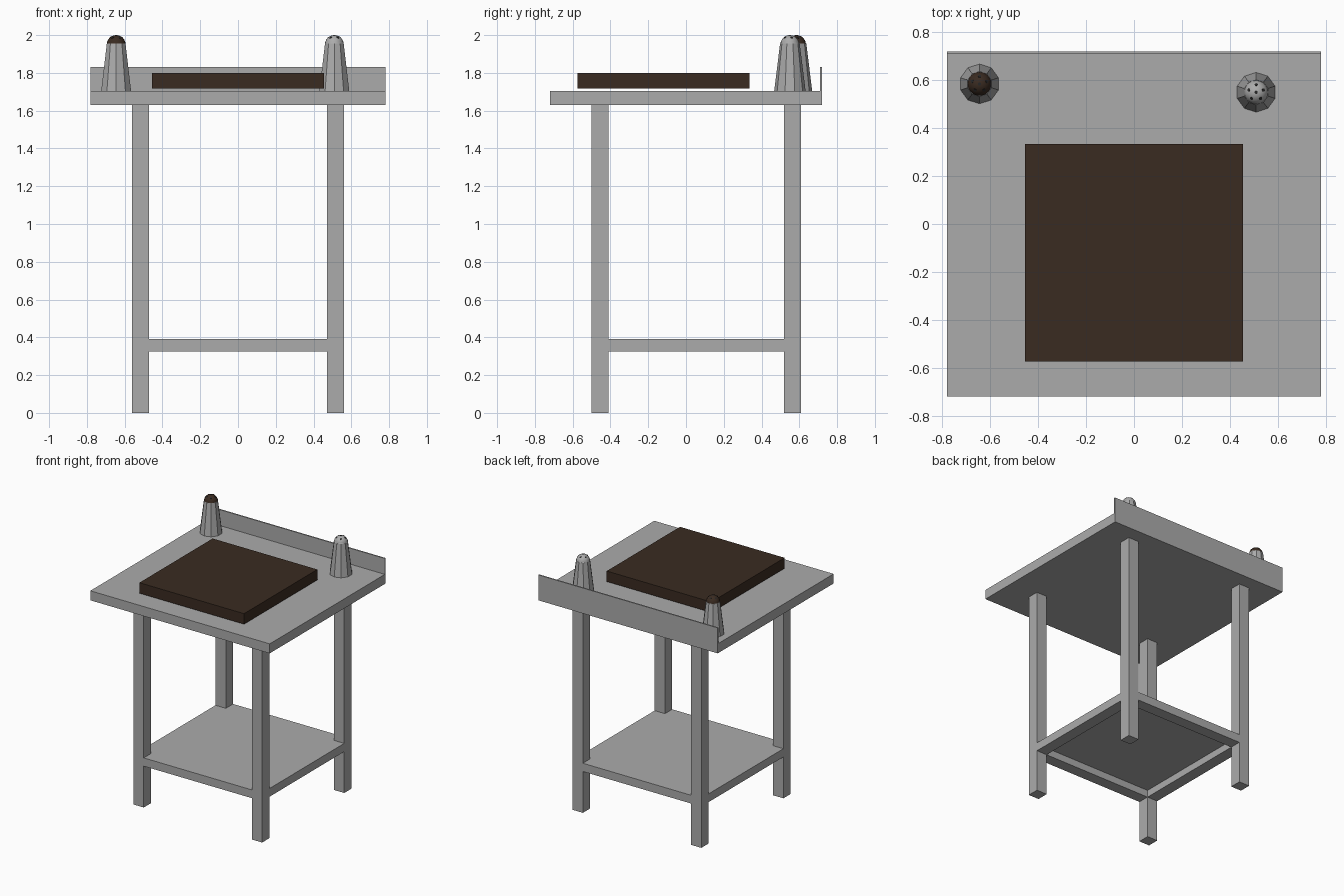
import bpy, bmesh, math
from mathutils import Vector

if "Cube" in bpy.data.objects:
    bpy.data.objects.remove(bpy.data.objects["Cube"], do_unlink=True)


def material(name, rgb):
    m = bpy.data.materials.new(name)
    m.use_nodes = True
    m.diffuse_color = (*rgb, 1)
    m.node_tree.nodes["Principled BSDF"].inputs["Base Color"].default_value = (*rgb, 1)
    return m


steel = material("steel grey", (0.41, 0.41, 0.41))
brown = material("dark brown", (0.042, 0.024, 0.015))
black = material("hole black", (0.02, 0.02, 0.02))


def finish(bm, name, mat):
    bmesh.ops.recalc_face_normals(bm, faces=bm.faces)
    mesh = bpy.data.meshes.new(name)
    bm.to_mesh(mesh)
    bm.free()
    mesh.materials.append(mat)
    ob = bpy.data.objects.new(name, mesh)
    bpy.context.collection.objects.link(ob)
    return ob


def box(name, mat, x, y, z):
    bm = bmesh.new()
    bmesh.ops.create_cube(bm, size=1)
    for v in bm.verts:
        v.co = [(a + b) / 2 + c * (b - a) for c, (a, b) in zip(v.co, (x, y, z))]
    return finish(bm, name, mat)


# Table top, upstand along the back, and chopping board
TOP = 1.705
box("table_top", steel, (-0.78, 0.78), (-0.72, 0.72), (1.63, TOP))
box("back_upstand", steel, (-0.78, 0.78), (0.71, 0.72), (TOP, 1.83))
box("chopping_board", brown, (-0.455, 0.455), (-0.575, 0.335), (1.717, 1.80))

# Four legs
XO, XI = 0.56, 0.47
YF, YFI, YBI, YB = -0.50, -0.41, 0.52, 0.61
for side, x in (("left", (XI, XO)), ("right", (-XO, -XI))):
    for end, y in (("front", (YF, YFI)), ("back", (YBI, YB))):
        box(f"{end}_{side}_leg", steel, x, y, (0, 1.63))

# Lower shelf: rails flush with the legs and a thin panel between them
RAIL = (0.325, 0.39)
box("front_rail", steel, (-XI, XI), (YF, YFI), RAIL)
box("back_rail", steel, (-XI, XI), (YBI, YB), RAIL)
box("left_rail", steel, (XI, XO), (YFI, YBI), RAIL)
box("right_rail", steel, (-XO, -XI), (YFI, YBI), RAIL)
box("shelf_panel", steel, (-XI, XI), (YFI, YBI), (0.38, 0.39))


def shaker(name, x, y, cap_mat):
    # Faceted tapering body
    bm = bmesh.new()
    bmesh.ops.create_cone(bm, cap_ends=True, segments=10, radius1=0.083,
                          radius2=0.052, depth=0.25)
    body = finish(bm, name + "_body", steel)
    body.location = (x, y, TOP + 0.125)

    # Rounded cap
    bm = bmesh.new()
    bmesh.ops.create_uvsphere(bm, u_segments=20, v_segments=12, radius=0.05)
    bmesh.ops.bisect_plane(bm, geom=bm.verts[:] + bm.edges[:] + bm.faces[:],
                           plane_co=(0, 0, 0), plane_no=(0, 0, -1), clear_outer=True)
    cap = finish(bm, name + "_cap", cap_mat)
    cap.data.shade_smooth()
    cap.location = (x, y, 1.95)

    # Pouring holes: one at the crown and a ring of five
    bm = bmesh.new()
    ring = [Vector((0, 0, 1))]
    for i in range(5):
        a = math.tau * i / 5 + 0.3
        ring.append(Vector((0.65 * math.cos(a), 0.65 * math.sin(a), 0.76)).normalized())
    for d in ring:
        rot = d.to_track_quat("Z", "Y").to_matrix().to_4x4()
        rot.translation = d * 0.0495
        bmesh.ops.create_cone(bm, cap_ends=True, segments=10, radius1=0.007,
                              radius2=0.007, depth=0.002, matrix=rot)
    holes = finish(bm, name + "_holes", black)
    holes.location = (x, y, 1.95)


shaker("pepper_shaker", -0.645, 0.585, brown)
shaker("salt_shaker", 0.51, 0.55, steel)
